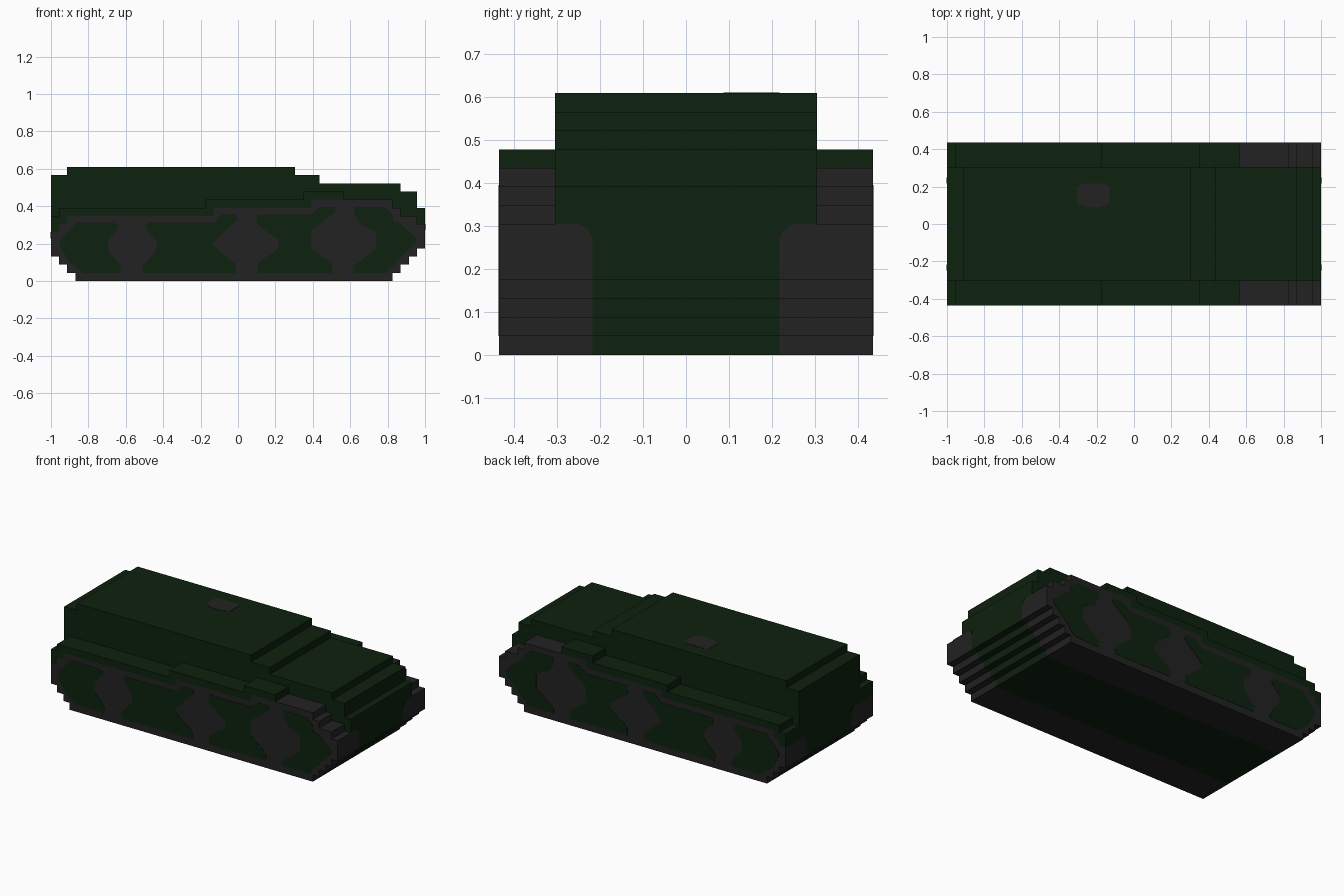
import bpy, bmesh
from mathutils import Vector

if "Cube" in bpy.data.objects:
    bpy.data.objects.remove(bpy.data.objects["Cube"])

U = 2 / 46          # one block step
THIN = 0.04         # painted plate thickness, in steps


def material(name, rgb):
    m = bpy.data.materials.new(name)
    m.diffuse_color = (*rgb, 1)
    m.use_nodes = True
    m.node_tree.nodes["Principled BSDF"].inputs["Base Color"].default_value = m.diffuse_color
    return m


GREEN = material("dark green", (0.0040, 0.0150, 0.0044))
DARK = material("charcoal", (0.0168, 0.0160, 0.0168))


def prism(name, pts, a, b, mat, axis='y', mirror=False):
    """Extrude an outline (in block steps) from a to b along an axis."""
    def place(p, q, d):
        x, y, z = {'y': (p, d, q), 'x': (d, p, q), 'z': (p, q, d)}[axis]
        if axis != 'x':
            x -= 23         # outlines along the length start at the rear
        return Vector((x, y, z)) * U

    bm = bmesh.new()
    face = bm.faces.new([bm.verts.new(place(p, q, a)) for p, q in pts])
    ext = bmesh.ops.extrude_face_region(bm, geom=[face])
    verts = [g for g in ext["geom"] if isinstance(g, bmesh.types.BMVert)]
    shift = {'x': (b - a, 0, 0), 'y': (0, b - a, 0), 'z': (0, 0, b - a)}[axis]
    bmesh.ops.translate(bm, verts=verts, vec=Vector(shift) * U)
    bmesh.ops.recalc_face_normals(bm, faces=bm.faces)
    bmesh.ops.triangulate(bm, faces=[f for f in bm.faces if len(f.verts) > 4])
    me = bpy.data.meshes.new(name)
    bm.to_mesh(me)
    bm.free()
    me.materials.append(mat)
    ob = bpy.data.objects.new(name, me)
    bpy.context.collection.objects.link(ob)
    if mirror:
        mod = ob.modifiers.new("mirror", 'MIRROR')
        mod.use_axis = (False, True, False)
        mod.use_mirror_merge = False
    return ob


# Stepped underside, shared by hull and tracks (front to rear)
under = [(46, 4), (45, 4), (45, 3), (44, 3), (44, 2), (43, 2), (43, 1), (42, 1),
         (42, 0), (3, 0), (3, 1), (2, 1), (2, 2), (1, 2), (1, 3), (0, 3)]
# Stepped top of the tracks (rear to front)
rear_top = [(0, 6), (1, 6), (1, 7), (2, 7), (2, 8), (20, 8), (20, 9), (32, 9), (32, 10)]
front_top = [(42, 10), (42, 9), (43, 9), (43, 8), (45, 8), (45, 7), (46, 7)]

# Lower hull between the tracks
prism("lower_hull", under + [(0, 6), (1, 6), (1, 7), (46, 7)], -5, 5, GREEN)

# Upper hull
prism("upper_hull", [(0, 6), (0, 13), (2, 13), (2, 14), (30, 14), (30, 13), (33, 13),
                     (33, 12), (43, 12), (43, 11), (45, 11), (45, 9), (46, 9), (46, 7),
                     (1, 7), (1, 6)], -7, 7, GREEN)

# Tracks and the fenders on top of them
prism("track", under + rear_top + front_top, -10, -5, DARK, mirror=True)
prism("fender", [(0, 8), (1, 8), (1, 9), (19, 9), (19, 10), (31, 10), (31, 11),
                 (36, 11), (36, 10)] + rear_top[::-1], -10, -7, GREEN, mirror=True)

# Green painted areas on the track sides, leaving dark wheel shapes between
panels = {
    "rear_side_panel": [(1.1, 4.4), (1.1, 5), (3.2, 7.2), (7.6, 7.2), (8.3, 6.9), (8.2, 6.3),
                        (7, 5.1), (7, 3.7), (8.2, 2.4), (8.7, 1.4), (8.4, 1), (4, 1), (2.2, 2.4)],
    "mid_rear_side_panel": [(11.9, 7.2), (20, 7.2), (21, 8.2), (22.7, 8.2), (23, 7.6), (21.4, 6.2),
                            (20, 4.8), (20, 4.3), (22.6, 2.2), (22.8, 1), (11.4, 1), (11.2, 1.8),
                            (13, 3.8), (13, 5), (11.8, 6.2), (11.6, 6.8)],
    "mid_front_side_panel": [(25.4, 8.2), (32, 8.2), (33.2, 9.1), (34.8, 9.1), (35, 8.5), (32, 6.2),
                             (32, 4), (34.5, 2.2), (34.6, 1), (25.4, 1), (25.4, 2.2), (28, 4),
                             (28, 5), (25.3, 7)],
    "front_side_panel": [(37.4, 9.1), (41, 9.1), (42, 8.2), (42.1, 7.3), (43, 7), (45, 5.2),
                         (44.8, 4.6), (43, 2.9), (41.3, 1), (37.2, 1), (37.2, 1.8), (40, 4),
                         (40, 6), (38, 7), (37.2, 8.4)],
}
for name, pts in panels.items():
    prism(name, pts, -10 - THIN, -10, GREEN, mirror=True)

# Rounded green corners where the tracks meet the hull on both ends
for name, x, top in (("front_corner", 23, 7), ("rear_corner", -23 - THIN, 6)):
    prism(name, [(-5, top), (-5, top - 0.75), (-5.2, top - 0.35), (-5.7, top)],
          x, x + THIN, GREEN, 'x', mirror=True)

# Roof hatch
prism("roof_hatch", [(16, 2.6), (16.6, 2.3), (17.6, 2), (18.6, 2), (19.4, 2.3), (20, 2.6),
                     (20, 4.5), (19.5, 5), (16.6, 5), (16, 4.5)], 14, 14 + THIN, DARK, 'z')
